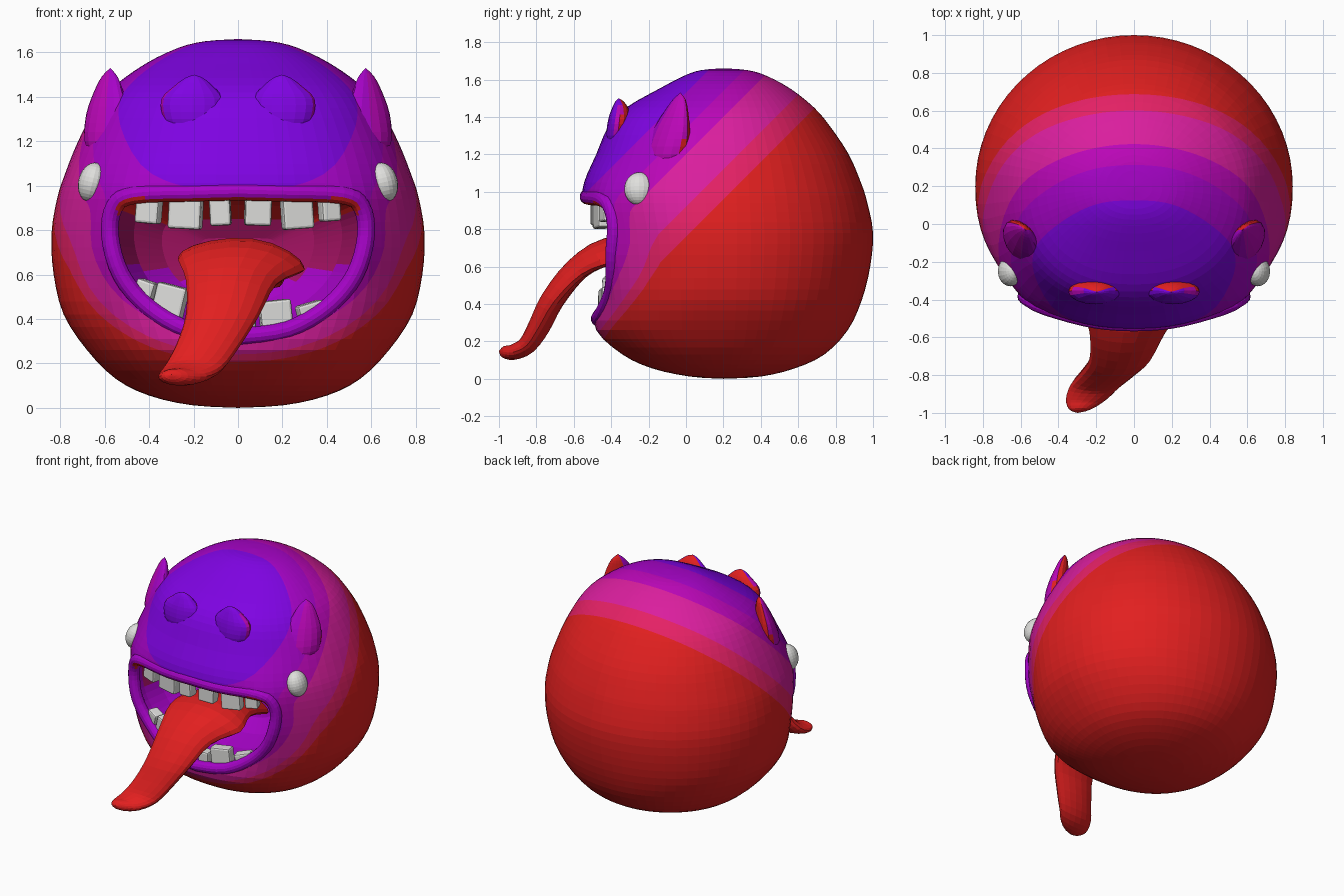
import bpy, bmesh, math
from mathutils import Vector, Matrix

if "Cube" in bpy.data.objects:
    bpy.data.objects.remove(bpy.data.objects["Cube"])

# Flat colours
PALETTE = [("red", (.76, .014, .014)), ("crimson", (.78, .015, .13)),
           ("pink", (.70, .013, .34)), ("magenta", (.50, .002, .48)),
           ("purple", (.38, .001, .57)), ("violet", (.21, .001, .76)),
           ("white", (.74, .74, .72)), ("mouth_crimson", (.36, .006, .12))]
RED, CRIMSON, PINK, MAGENTA, PURPLE, VIOLET, WHITE, MOUTH = range(8)
MATS = []
for label, rgb in PALETTE:
    m = bpy.data.materials.new(label)
    m.use_nodes = True
    m.diffuse_color = (*rgb, 1)
    m.node_tree.nodes["Principled BSDF"].inputs["Base Color"].default_value = (*rgb, 1)
    MATS.append(m)


def make(name, bm, rule):
    """Turn a bmesh into an object, colouring each face by rule(face)."""
    bm.normal_update()
    for f in bm.faces:
        f.material_index = rule(f)
    me = bpy.data.meshes.new(name)
    bm.to_mesh(me)
    bm.free()
    for m in MATS:
        me.materials.append(m)
    ob = bpy.data.objects.new(name, me)
    bpy.context.collection.objects.link(ob)
    return ob


def loft(rings):
    """Skin a list of closed rings and cap both ends."""
    bm = bmesh.new()
    vs = [[bm.verts.new(p) for p in r] for r in rings]
    n = len(rings[0])
    for a, b in zip(vs, vs[1:]):
        for i in range(n):
            j = (i + 1) % n
            bm.faces.new((a[i], a[j], b[j], b[i]))
    bm.faces.new(vs[0])
    bm.faces.new(vs[-1])
    bmesh.ops.remove_doubles(bm, verts=bm.verts, dist=.0005)
    bmesh.ops.recalc_face_normals(bm, faces=bm.faces)
    return bm


def spline(pts, steps):
    """Smooth curve through points of any dimension."""
    out = []
    for i in range(len(pts) - 1):
        p = [pts[max(0, min(len(pts) - 1, i + k))] for k in (-1, 0, 1, 2)]
        for s in range(steps):
            t = s / steps
            out.append([b + .5 * t * (c - a + t * (2 * a - 5 * b + 4 * c - d + t * (3 * (b - c) + d - a)))
                        for a, b, c, d in zip(*p)])
    return out + [list(pts[-1])]


def clamp(v):
    return max(0, min(1, v))


# Body levels: height, half width, front y, back y
LEVELS = spline([(0, 0, .2, .2), (.012, .21, .02, .4), (.055, .4, -.18, .58), (.13, .55, -.34, .74),
                 (.26, .68, -.48, .865), (.42, .785, -.49, .94), (.6, .83, -.48, .985),
                 (.78, .84, -.5, 1), (.94, .815, -.55, .97), (1.05, .78, -.545, .935),
                 (1.2, .72, -.48, .87), (1.35, .64, -.415, .77), (1.45, .555, -.32, .685),
                 (1.55, .415, -.145, .56), (1.62, .27, -.01, .43), (1.65, .15, .08, .33),
                 (1.66, 0, .2, .2)], 3)
MID, POW = .2, 2.3


def cheek(x, z):
    """Bulge beside the mouth corners."""
    return .07 * math.exp(-((abs(x) - .53) / .12) ** 2 - ((z - .72) / .23) ** 2)


def front_y(x, z):
    """Depth of the body's front surface."""
    for a, b in zip(LEVELS, LEVELS[1:]):
        if a[0] <= z <= b[0]:
            t = (z - a[0]) / (b[0] - a[0])
            w, yf = (a[k] + t * (b[k] - a[k]) for k in (1, 2))
            return MID - (MID - yf) * max(0, 1 - abs(x / w) ** POW) ** (1 / POW) - cheek(x, z)


def body_ring(z, w, yf, yb, n=68):
    ring = []
    for i in range(n):
        a = math.tau * i / n
        c, s = math.cos(a), math.sin(a)
        e = 2 / POW if s < 0 else 1
        depth = MID - yf if s < 0 else yb - MID
        x = w * math.copysign(abs(c) ** e, c)
        bulge = cheek(x, z) * clamp(-3 * s)
        ring.append((x, MID + depth * math.copysign(abs(s) ** e, s) - bulge, z))
    return ring


body = make("body", loft([body_ring(*lv) for lv in LEVELS]), lambda f: 0)

# Mouth outline and cavity
half = spline([(0, .33), (.22, .36), (.4, .46), (.52, .6), (.57, .77),
               (.55, .9), (.46, .95), (.2, .96), (0, .965)], 4)
outline = half + [(-x, z) for x, z in half[-2:0:-1]]
CZ = .68


def mouth_ring(y, k):
    return [(x * k, y, CZ + (z - CZ) * k) for x, z in outline]


cutter = make("mouth_cutter", loft([mouth_ring(y, k) for y, k in (
    (-.9, 1), (-.3, 1), (-.15, .95), (0, .82), (.1, .6), (.14, .3))]), lambda f: 1)
cutter.hide_render = True
mod = body.modifiers.new("mouth", "BOOLEAN")
mod.object, mod.operation, mod.solver = cutter, "DIFFERENCE", "EXACT"
bpy.context.view_layer.update()
carved = bpy.data.meshes.new_from_object(body.evaluated_get(bpy.context.evaluated_depsgraph_get()))
bm = bmesh.new()
bm.from_mesh(carved)
for ob in (body, cutter):
    bpy.data.objects.remove(ob)

# Slanted colour bands that wrap around the mouth, cut cleanly into the skin
BANDS = [.76, .92, 1.2, 1.34, 1.53]


def field(p):
    t = p.z - p.y
    e = math.hypot(p.x / .6, (p.z - .66) / .39)
    glow = 1.1 * max(0, 1.27 - e) * clamp((-.05 - p.y) / .2) * clamp((1.05 - p.z) / .3)
    return max(t, min(t + glow, 1.45))


def cut_band(level):
    val = {v: field(v.co) - level for v in bm.verts}
    new = set()
    for e in list(bm.edges):
        a, b = e.verts
        if val[a] * val[b] < 0 and any(f.material_index == 0 for f in e.link_faces):
            new.add(bmesh.utils.edge_split(e, a, val[a] / (val[a] - val[b]))[1])
    for f in list(bm.faces):
        ends = [v for v in f.verts if v in new]
        if len(ends) == 2 and f.material_index == 0:
            bmesh.utils.face_split(f, *ends)


for level in BANDS:
    cut_band(level)


def body_colour(f):
    c, n = f.calc_center_median(), f.normal
    if f.material_index == 1:
        if n.z < -.5:
            return RED
        return PURPLE if n.z > .3 or c.z < .6 or c.y < -.25 else MOUTH
    return sum(field(c) > b for b in BANDS)


make("body", bm, body_colour)

# Lip: a tube following the mouth rim
N = 14
rim = [Vector((x * 1.01, front_y(x * 1.01, CZ + (z - CZ) * 1.03) + .025, CZ + (z - CZ) * 1.03))
       for x, z in outline]
rings = []
for i, p in enumerate(rim):
    tan = (rim[(i + 1) % len(rim)] - rim[i - 1]).normalized()
    u = tan.cross(Vector((0, 1, 0))).normalized()
    v = tan.cross(u)
    rings.append([p + .04 * (u * math.cos(math.tau * k / N) + v * math.sin(math.tau * k / N))
                  for k in range(N)])
make("lip", loft(rings + rings[:1]),
     lambda f: RED if f.normal.z < -.45 and f.calc_center_median().z > .85 else PURPLE)


# Ears and brow horns: leaning cones with red backs
def cone(name, rows, turn, rule):
    rings = []
    for x, y, z, a, b in spline(rows, 3):
        ring = []
        for k in range(16):
            s = math.tau * k / 16
            off = Matrix.Rotation(turn, 3, "Z") @ Vector((a * math.cos(s), b * math.sin(s), 0))
            ring.append(Vector((x, y, z)) + off)
        rings.append(ring)
    for side, sx in (("left", 1), ("right", -1)):
        bm = loft([[(p.x * sx, p.y, p.z) for p in r] for r in rings])
        make(side + "_" + name, bm, lambda f: rule(f.normal, f.normal.x * sx))


cone("ear", [(.57, -.11, 1.08, .08, .07), (.58, -.1, 1.2, .13, .09), (.583, -.08, 1.32, .125, .07),
             (.582, -.055, 1.42, .085, .045), (.578, -.037, 1.49, .045, .024), (.575, -.03, 1.53, 0, 0)],
     math.radians(45), lambda n, nx: RED if n.y > .45 else MAGENTA if nx > .5 else PURPLE)
cone("brow_horn", [(.2, -.37, 1.2, .08, .03), (.205, -.365, 1.3, .13, .06), (.205, -.355, 1.39, .14, .06),
                   (.2, -.352, 1.45, .085, .042), (.198, -.356, 1.485, .04, .02),
                   (.197, -.36, 1.5, 0, 0)],
     0, lambda n, nx: RED if n.y > .3 else MAGENTA if nx > .6 else VIOLET)

# Eyes
for side, sx in (("left", 1), ("right", -1)):
    bm = bmesh.new()
    bmesh.ops.create_uvsphere(bm, u_segments=20, v_segments=14, radius=1)
    bmesh.ops.transform(bm, verts=bm.verts, matrix=Matrix.Translation((sx * .655, -.25, 1.015))
                        @ Matrix.Rotation(sx * math.radians(-14), 4, "Y")
                        @ Matrix.Diagonal((.064, .08, .09, 1)))
    make(side + "_eye", bm, lambda f: WHITE)


# Teeth: centre x, bottom z, top z, width, tilt in degrees
def tooth(name, x, z0, z1, w, tilt, inset):
    bm = bmesh.new()
    bmesh.ops.create_cube(bm, size=1)
    y = front_y(x, (z0 + z1) / 2) + inset
    bmesh.ops.transform(bm, verts=bm.verts, matrix=Matrix.Translation((x, y, (z0 + z1) / 2))
                        @ Matrix.Rotation(x * .8, 4, "Z") @ Matrix.Rotation(math.radians(tilt), 4, "Y")
                        @ Matrix.Diagonal((w, .075, z1 - z0, 1)))
    bmesh.ops.bevel(bm, geom=bm.edges[:], offset=.012, segments=2, affect="EDGES", profile=.5)
    make(name, bm, lambda f: WHITE)


for i, t in enumerate([(-.4, .83, .97, .11, 5), (-.235, .805, .97, .15, 3), (-.08, .82, .97, .095, -3),
                       (.09, .82, .97, .12, 2), (.265, .805, .97, .14, -4), (.41, .84, .97, .09, -4)]):
    tooth("upper_tooth_%d" % (i + 1), *t, .065)
for i, t in enumerate([(-.42, .45, .575, .09, 18), (-.31, .37, .555, .14, 14), (-.12, .33, .46, .13, 4),
                       (.04, .33, .43, .08, 0), (.17, .335, .485, .145, -6), (.33, .37, .475, .12, -16)]):
    tooth("lower_tooth_%d" % (i + 1), *t, .06)

# Tongue: x, y, z, half width, half thickness, edge droop
path = spline([(0, .08, .58, .2, .05, .02), (0, -.2, .69, .25, .06, .03), (.015, -.42, .69, .285, .065, .06),
               (-.03, -.585, .585, .205, .065, .03), (-.07, -.715, .42, .165, .064, .01),
               (-.135, -.785, .28, .145, .06, 0), (-.2, -.85, .18, .135, .05, 0),
               (-.25, -.925, .142, .11, .042, 0), (-.285, -.98, .145, .06, .03, 0),
               (-.3, -1, .15, 0, 0, 0)], 3)
rings = []
for i, (x, y, z, w, h, droop) in enumerate(path):
    a, b = path[max(0, i - 1)], path[min(len(path) - 1, i + 1)]
    up = Vector((0, b[2] - a[2], a[1] - b[1])).normalized()
    ring = []
    for k in range(18):
        s = math.tau * k / 18
        c = math.cos(s)
        ring.append(Vector((x + w * c, y, z)) + up * (h * math.sin(s) - droop * c * c * (1.2 if c > 0 else .4)))
    rings.append(ring)
make("tongue", loft(rings), lambda f: RED)
